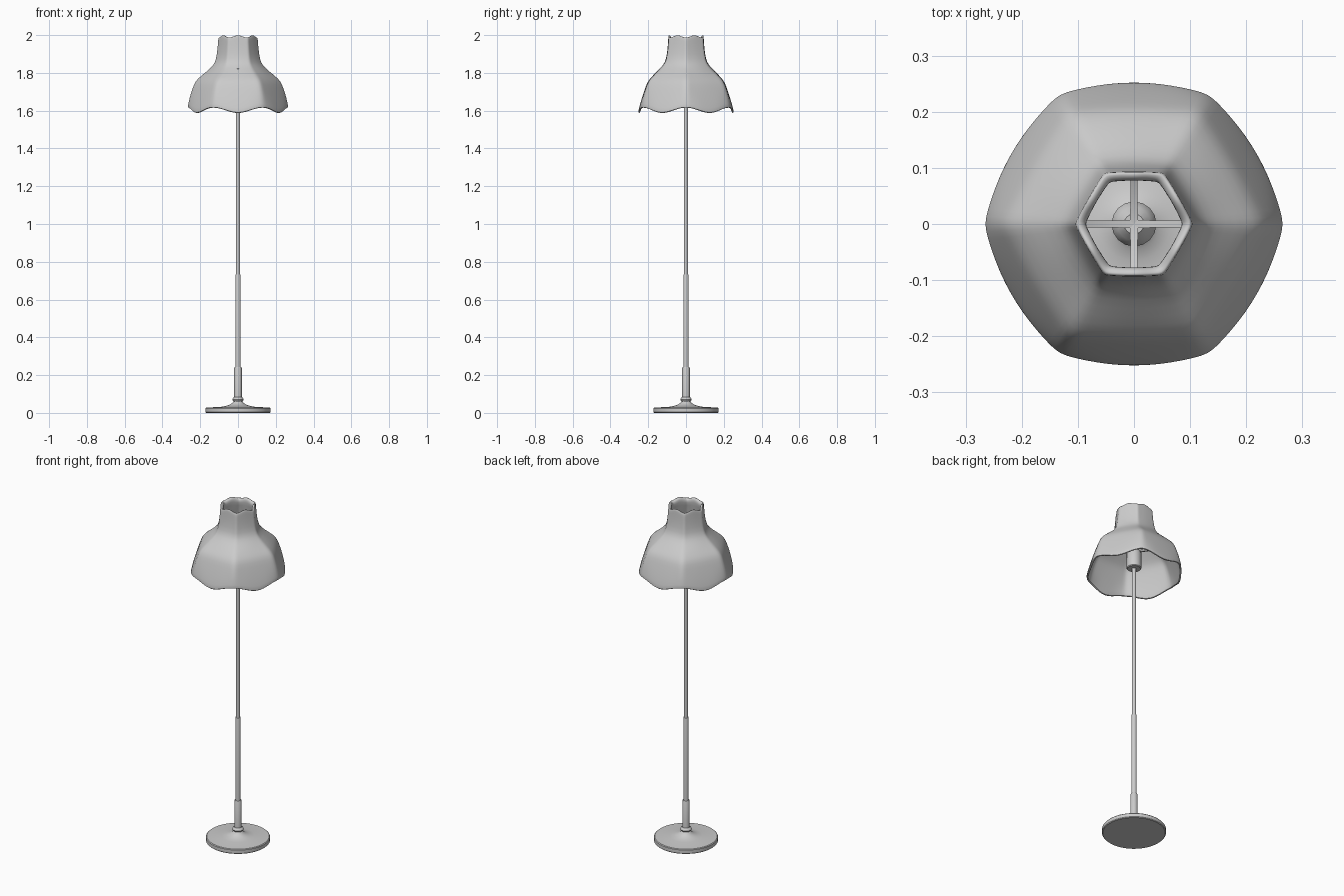
import bpy, math
from mathutils import Vector

if "Cube" in bpy.data.objects:
    bpy.data.objects.remove(bpy.data.objects["Cube"])


def make_object(name, verts, faces, angle=40):
    me = bpy.data.meshes.new(name)
    me.from_pydata(verts, [], faces)
    me.update()
    ob = bpy.data.objects.new(name, me)
    bpy.context.collection.objects.link(ob)
    bpy.ops.object.select_all(action='DESELECT')
    ob.select_set(True)
    bpy.context.view_layer.objects.active = ob
    bpy.ops.object.shade_smooth_by_angle(angle=math.radians(angle))
    return ob


def bridge(rows, n, closed=False):
    """Quads between consecutive rings of n points."""
    faces = []
    for r in range(rows if closed else rows - 1):
        a, b = r * n, ((r + 1) % rows) * n
        for i in range(n):
            j = (i + 1) % n
            faces.append((a + i, a + j, b + j, b + i))
    return faces


def lathe(name, profile, n=32):
    """Capped solid of revolution from (radius, height) points, bottom to top."""
    verts = [(r * math.cos(2 * math.pi * i / n), r * math.sin(2 * math.pi * i / n), z)
             for r, z in profile for i in range(n)]
    faces = bridge(len(profile), n)
    faces.append(tuple(reversed(range(n))))
    faces.append(tuple(range(len(verts) - n, len(verts))))
    return make_object(name, verts, faces)


# Base disc flaring up to the stem
lathe("base", [(0.168, 0), (0.172, 0.004), (0.172, 0.024), (0.168, 0.028), (0.09, 0.032),
               (0.065, 0.036), (0.045, 0.043), (0.03, 0.053), (0.022, 0.064)], 48)

# Collar bead and stepped pole
lathe("collar", [(0.02, 0.06), (0.027, 0.063), (0.031, 0.071), (0.027, 0.079), (0.019, 0.084)])
lathe("pole_lower", [(0.020, 0.06), (0.020, 0.238), (0.018, 0.242)])
lathe("pole_middle", [(0.0145, 0.23), (0.0145, 0.728), (0.0135, 0.732)])
lathe("pole_upper", [(0.0115, 0.72), (0.0115, 1.66)])

# Socket under the spider
lathe("socket", [(0.036, 1.64), (0.040, 1.644), (0.040, 1.735), (0.030, 1.75), (0.018, 1.765)], 16)

# Shade: hexagonal loft with scalloped rims, (height, corner radius, face radius, corner lift)
outer = [(1.586, 0.269, 0.255, 0.030), (1.61, 0.266, 0.250, 0.024), (1.66, 0.259, 0.236, 0.012),
         (1.72, 0.244, 0.216, 0.0), (1.755, 0.229, 0.203, 0.0), (1.78, 0.204, 0.181, 0.0),
         (1.81, 0.164, 0.152, 0.0), (1.84, 0.131, 0.121, 0.0), (1.87, 0.118, 0.105, 0.0),
         (1.93, 0.110, 0.097, -0.003), (1.98, 0.107, 0.094, -0.010), (1.998, 0.105, 0.093, -0.012)]
lip = [(2.0, 0.100, 0.089, -0.012), (1.996, 0.090, 0.080, -0.012), (1.98, 0.083, 0.075, -0.010)]
inner = [(z, c - 0.012, a - 0.012, d) for z, c, a, d in outer[:-2]][::-1]
rows = outer + lip + inner
N = 60
shade_verts = []
for z, corner, mid, lift in rows:
    k = (corner / mid - 1) / (1 / math.cos(math.pi / 6) - 1)
    for i in range(N):
        t = 2 * math.pi * i / N
        phi = t % (math.pi / 3) - math.pi / 6
        r = mid * (1 + k * (1 / math.cos(phi) - 1))
        w = 0.5 + 0.5 * math.cos(6 * t)
        shade_verts.append((r * math.cos(t), r * math.sin(t), z + lift * w))
shade = make_object("shade", shade_verts, bridge(len(rows), N, closed=True), 70)
shade.modifiers.new("smooth", 'SUBSURF').levels = 1
shade.modifiers["smooth"].render_levels = 1

# Spider: four arms from the socket to the shade wall
for q in range(4):
    ang = q * math.pi / 2
    d, s = Vector((math.cos(ang), math.sin(ang), 0)), Vector((-math.sin(ang), math.cos(ang), 0))
    verts = []
    for r, z, h in [(0.0, 1.765, 0.0075), (0.05, 1.77, 0.006), (0.10, 1.795, 0.006), (0.14, 1.815, 0.006)]:
        for u, v in [(-1, -1), (1, -1), (1, 1), (-1, 1)]:
            verts.append(d * r + s * (u * h) + Vector((0, 0, z + v * 0.007)))
    make_object("spider_arm_%d" % (q + 1), verts,
                bridge(4, 4) + [(3, 2, 1, 0), (12, 13, 14, 15)], 30)
